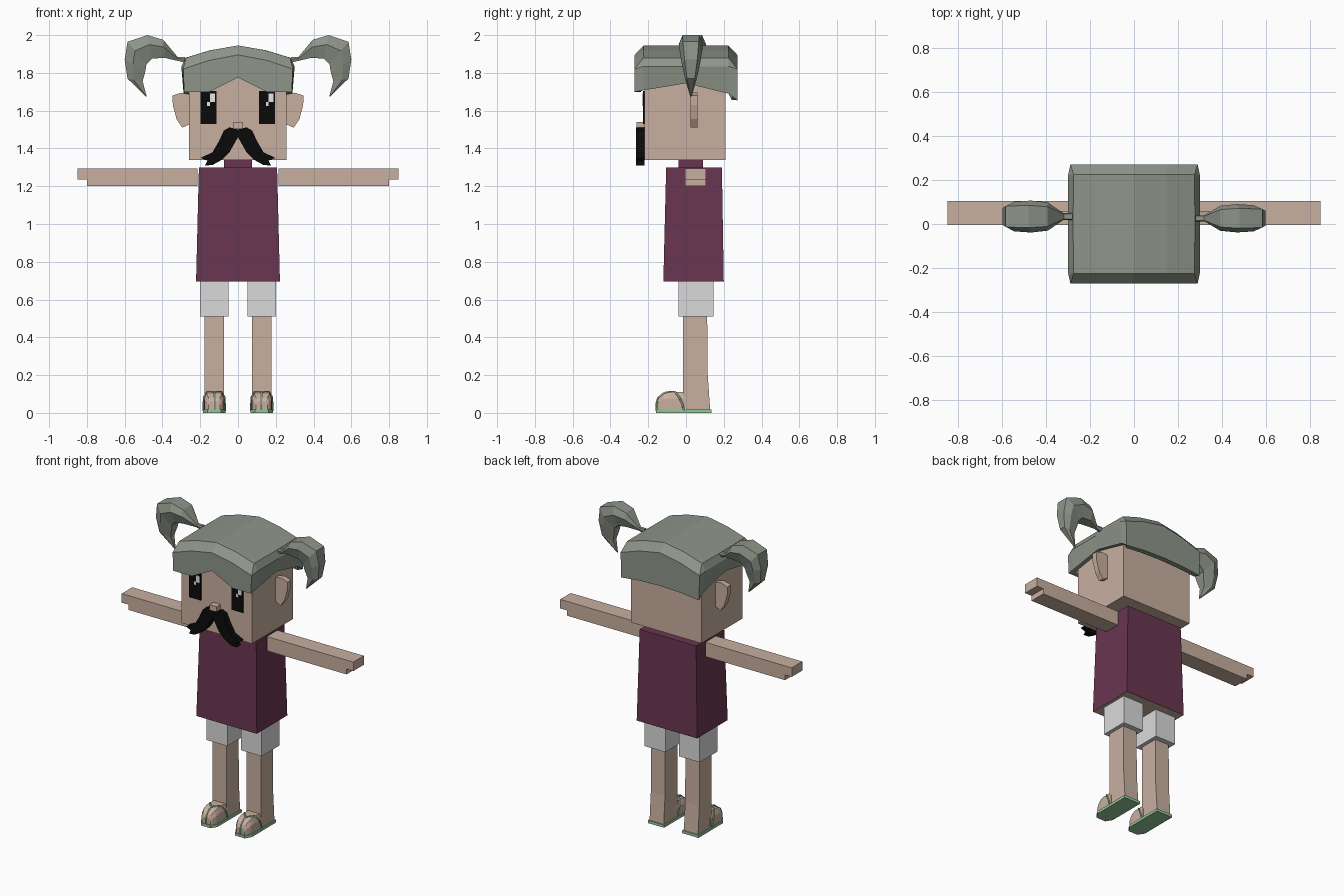
import bpy, bmesh
from mathutils import Vector

cube = bpy.data.objects.get("Cube")
if cube:
    bpy.data.objects.remove(cube, do_unlink=True)


def material(name, r, g, b):
    m = bpy.data.materials.new(name)
    m.use_nodes = True
    m.diffuse_color = (r, g, b, 1)
    bsdf = next(n for n in m.node_tree.nodes if n.type == 'BSDF_PRINCIPLED')
    bsdf.inputs["Base Color"].default_value = (r, g, b, 1)
    bsdf.inputs["Roughness"].default_value = 0.9
    return m


SKIN = material("skin", 0.58, 0.43, 0.35)
HAIR = material("grey_hair", 0.27, 0.30, 0.25)
SHIRT = material("plum_cloth", 0.14, 0.036, 0.08)
SHORTS = material("pale_cloth", 0.70, 0.70, 0.70)
GREEN = material("sandal_green", 0.30, 0.58, 0.33)
BLACK = material("black", 0.003, 0.003, 0.003)
WHITE = material("white", 0.8, 0.8, 0.8)


def finish(name, bm, *mats):
    bmesh.ops.recalc_face_normals(bm, faces=bm.faces[:])
    mesh = bpy.data.meshes.new(name)
    bm.to_mesh(mesh)
    bm.free()
    for m in mats:
        mesh.materials.append(m)
    obj = bpy.data.objects.new(name, mesh)
    bpy.context.scene.collection.objects.link(obj)
    return obj


def loft(name, rings, *mats):
    """Join closed rings of points and cap both ends."""
    bm = bmesh.new()
    loops = [[bm.verts.new(p) for p in ring] for ring in rings]
    n = len(loops[0])
    for a, b in zip(loops, loops[1:]):
        for i in range(n):
            j = (i + 1) % n
            bm.faces.new((a[i], a[j], b[j], b[i]))
    bm.faces.new(loops[0])
    bm.faces.new(loops[-1])
    return finish(name, bm, *mats)


def rect(x0, x1, y0, y1, z):
    return [(x0, y0, z), (x1, y0, z), (x1, y1, z), (x0, y1, z)]


def box(name, x, y, z, mat):
    return loft(name, [rect(*x, *y, z[0]), rect(*x, *y, z[1])], mat)


def slab(name, outline, y0, y1, mat, s=1):
    """Extrude an x-z outline through y."""
    return loft(name, [[(s * x, y, z) for x, z in outline] for y in (y0, y1)], mat)


# Head, nose, neck
box("head", (-.26, .257), (-.22, .21), (1.34, 1.82), SKIN)
box("nose", (-.027, .027), (-.262, -.21), (1.505, 1.54), SKIN)
box("neck", (-.075, .075), (-.04, .09), (1.28, 1.345), SHIRT)

# Shirt with a skin-coloured underside
shirt = loft("shirt", [rect(-.222, .222, -.12, .2, .695),
                       rect(-.207, .207, -.105, .19, 1.3)], SHIRT, SKIN)
for p in shirt.data.polygons:
    p.material_index = 1 if p.normal.z < -0.9 else 0

# Eyes with square highlights, both on the same side
for side, cx in (("left", .153), ("right", -.157)):
    box(side + "_eye", (cx - .042, cx + .042), (-.227, -.219), (1.53, 1.705), BLACK)
    box(side + "_eye_glint", (cx + .008, cx + .035), (-.23, -.226), (1.645, 1.69), WHITE)
    box(side + "_eye_small_glint", (cx - .006, cx + .008), (-.23, -.226),
        (1.625, 1.647), WHITE)

# Moustache halves, ears, arms
whisker = [(0, 1.5), (.045, 1.512), (.075, 1.495), (.1, 1.44), (.135, 1.38), (.197, 1.35),
           (.162, 1.335), (.175, 1.31), (.135, 1.312), (.085, 1.34), (.045, 1.38), (0, 1.46)]
ear = [(.25, 1.685), (.3, 1.695), (.347, 1.68), (.345, 1.63),
       (.325, 1.555), (.295, 1.51), (.25, 1.53)]
arm = [(.215, 1.2), (.8, 1.2), (.8, 1.235), (.85, 1.235), (.85, 1.295), (.215, 1.295)]

# Pigtail stations: outer edge x, z, inner edge x, z, half depth
tail = [(.28, 1.885, .28, 1.855, .015), (.32, 1.885, .325, 1.865, .015),
        (.395, 1.975, .39, 1.88, .062), (.48, 2.0, .455, 1.875, .07),
        (.585, 1.965, .485, 1.845, .065), (.6, 1.87, .49, 1.81, .052),
        (.585, 1.77, .505, 1.755, .032), (.488, 1.675, .483, 1.675, .004)]

# Foot profile in y, z, z-height, and sole outline in y with half width
toe = [(-.153, .03, .06), (-.145, .04, .08), (-.12, .052, .1), (-.09, .054, .11), (0, .054, .11)]
sole = [(-.16, .035), (-.12, .06), (.135, .06)]


def strap(name, points):
    curve = bpy.data.curves.new(name, 'CURVE')
    curve.dimensions = '3D'
    curve.bevel_depth = .005
    curve.bevel_resolution = 1
    curve.use_fill_caps = True
    spline = curve.splines.new('POLY')
    spline.points.add(len(points) - 1)
    for p, co in zip(spline.points, points):
        p.co = (*co, 1)
    curve.materials.append(GREEN)
    obj = bpy.data.objects.new(name, curve)
    bpy.context.scene.collection.objects.link(obj)


for side, s in (("left", 1), ("right", -1)):
    slab(side + "_moustache", whisker, -.264, -.219, BLACK, s)
    slab(side + "_ear", ear, .025, .06, SKIN, s)
    slab(side + "_arm", arm, -.005, .105, SKIN, s)

    # Hexagonal pigtail sections
    fat, yc = (.92, .026) if s > 0 else (1.04, .034)
    rings = []
    for ox, oz, ix, iz, w in tail:
        o, i = Vector((s * ox, yc, oz)), Vector((s * ix, yc, iz))
        m = o.lerp(i, .4)
        w *= fat
        rings.append([p + Vector((0, k * w, 0)) for p, k in
                      ((o, -.7), (o, .7), (m, 1), (i, .6), (i, -.6), (m, -1))])
    loft(side + "_pigtail", rings, HAIR)

    # Shorts leg, leg flaring to the heel, foot
    cx = s * .126
    box(side + "_shorts", (cx - .076, cx + .076), (-.04, .145), (.51, .7), SHORTS)
    loft(side + "_leg", [rect(cx - .052, cx + .052, -.015, back, z) for back, z in
                         ((.128, .015), (.115, .2), (.112, .52))], SKIN)
    loft(side + "_foot", [[(cx - w, y, .015), (cx + w, y, .015), (cx + w, y, z * .7),
                           (cx + w * .75, y, z), (cx - w * .75, y, z), (cx - w, y, z * .7)]
                          for y, w, z in toe], SKIN)

    # Sandal sole and thong straps
    edge = [(cx + w, y) for y, w in sole] + [(cx - w, y) for y, w in reversed(sole)]
    loft(side + "_sole", [[(x, y, z) for x, y in edge] for z in (0, .018)], GREEN)
    for k, label in ((1, "outer"), (-1, "inner")):
        strap(f"{side}_{label}_strap",
              [(cx, -.1, .11), (cx + k * .038, -.06, .112), (cx + k * .055, -.035, .082),
               (cx + k * .057, -.018, .045), (cx + k * .057, -.012, .01)])
    strap(side + "_toe_post", [(cx, -.1, .11), (cx, -.122, .102), (cx, -.148, .08),
                               (cx, -.156, .055), (cx, -.156, .01)])

# Hair cap: arched top with sloped borders over a skirt with a shaped hem
bm = bmesh.new()
ts = (-1, -.53, 0, .53, 1)


def arch(y, half, low, high):
    return [bm.verts.new((half * t, y, high - (high - low) * abs(t) ** 1.5)) for t in ts]


rows = [arch(-.272, .29, 1.82, 1.895), arch(-.225, .275, 1.88, 1.945),
        arch(0, .278, 1.88, 1.945),
        arch(.225, .275, 1.88, 1.945), arch(.272, .29, 1.82, 1.895)]
for a, b in zip(rows, rows[1:]):
    for i in range(4):
        bm.faces.new((a[i], a[i + 1], b[i + 1], b[i]))

front = [bm.verts.new((.285 * t, -.272, z)) for t, z in zip(ts, (1.7, 1.7, 1.775, 1.7, 1.7))]
back = [bm.verts.new((.285 * t, .272, z)) for t, z in zip(ts, (1.655, 1.67, 1.675, 1.67, 1.655))]
for top, hem in ((rows[0], front), (rows[4], back)):
    for i in range(4):
        bm.faces.new((top[i], top[i + 1], hem[i + 1], hem[i]))

# Side walls: a rim at the widest line, a hem that rises over the ears
for e, s in ((0, -1), (4, 1)):
    rim = [rows[0][e]] + [bm.verts.new((s * .3, y, 1.835)) for y in (-.225, 0, .225)] + [rows[4][e]]
    hem = [front[e]] + [bm.verts.new((s * .285, y, z)) for y, z in
                        ((-.225, 1.708), (0, 1.745), (.225, 1.69))] + [back[e]]
    for i in range(4):
        bm.faces.new((rim[i], rim[i + 1], hem[i + 1], hem[i]))
    crown = [r[e] for r in rows]
    bm.faces.new((crown[0], crown[1], rim[1]))
    bm.faces.new((crown[3], crown[4], rim[3]))
    for i in (1, 2):
        bm.faces.new((crown[i], crown[i + 1], rim[i + 1], rim[i]))
hair = finish("hair_cap", bm, HAIR)
shell = hair.modifiers.new("thickness", 'SOLIDIFY')
shell.thickness = .035
shell.offset = -1
